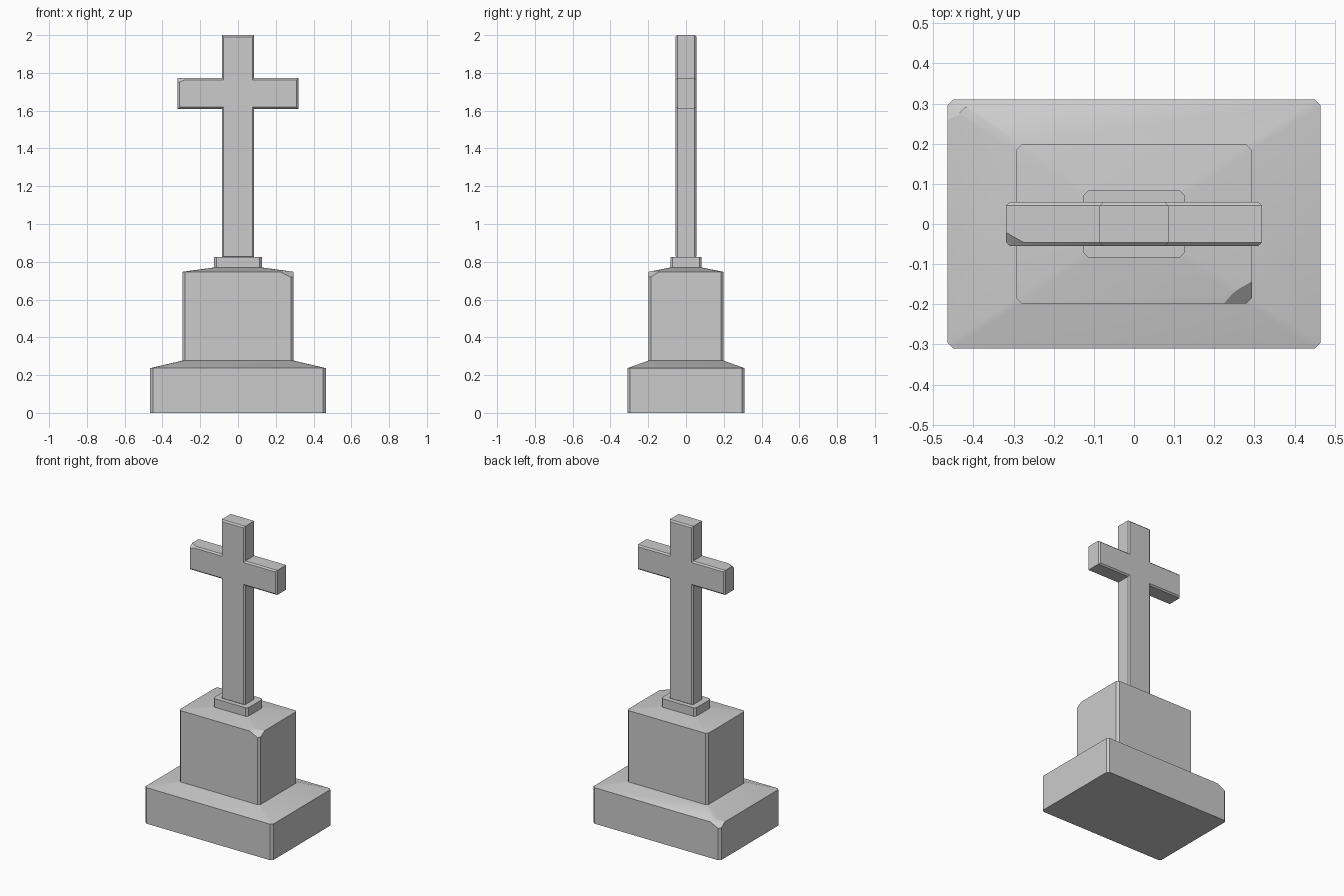
import bpy, bmesh, math
from mathutils import Vector

if "Cube" in bpy.data.objects:
    bpy.data.objects.remove(bpy.data.objects["Cube"])

stone = bpy.data.materials.new("grey stone")
stone.diffuse_color = (0.6, 0.6, 0.6, 1)
stone.use_nodes = True
stone.node_tree.nodes["Principled BSDF"].inputs["Base Color"].default_value = stone.diffuse_color


def finish(bm, name):
    bmesh.ops.recalc_face_normals(bm, faces=bm.faces[:])
    mesh = bpy.data.meshes.new(name)
    bm.to_mesh(mesh)
    bm.free()
    mesh.materials.append(stone)
    ob = bpy.data.objects.new(name, mesh)
    bpy.context.collection.objects.link(ob)
    return ob


def ring(bm, hx, hy, z, c):
    """Rectangle with cut corners."""
    pts = [(hx, -hy + c), (hx, hy - c), (hx - c, hy), (-hx + c, hy),
           (-hx, hy - c), (-hx, -hy + c), (-hx + c, -hy), (hx - c, -hy)]
    return [bm.verts.new((x, y, z)) for x, y in pts]


def slab(name, sections):
    """Stack of cut-corner rectangles joined into one solid."""
    bm = bmesh.new()
    rings = [ring(bm, *s) for s in sections]
    for a, b in zip(rings, rings[1:]):
        for i in range(8):
            j = (i + 1) % 8
            bm.faces.new((a[i], a[j], b[j], b[i]))
    bm.faces.new(rings[0][::-1])
    bm.faces.new(rings[-1])
    return finish(bm, name)


def chip(ob, corner, dx, dy, dz):
    """Break off one corner along the plane through three edge points."""
    c = Vector(corner)
    pts = [c + Vector((dx, 0, 0)), c + Vector((0, dy, 0)), c + Vector((0, 0, dz))]
    mid = sum(pts, Vector()) / 3
    bm = bmesh.new()
    v = [bm.verts.new(mid + (p - mid) * 1.6) for p in pts + [c]]
    for f in ((0, 1, 2), (0, 1, 3), (1, 2, 3), (2, 0, 3)):
        bm.faces.new([v[i] for i in f])
    cutter = finish(bm, "chip_cutter")
    cutter.hide_render = True
    mod = ob.modifiers.new("chip", 'BOOLEAN')
    mod.operation = 'DIFFERENCE'
    mod.solver = 'EXACT'
    mod.object = cutter
    bpy.context.view_layer.objects.active = ob
    bpy.ops.object.modifier_apply(modifier=mod.name)
    bpy.data.objects.remove(cutter)


# Stepped plinth with sloping tops
base = slab("base", [(0.465, 0.31, 0, 0.014), (0.465, 0.31, 0.237, 0.014),
                     (0.294, 0.198, 0.277, 0.014)])
block = slab("pedestal_block", [(0.294, 0.198, 0.27, 0.014), (0.294, 0.198, 0.747, 0.014),
                                (0.126, 0.083, 0.77, 0.012)])
collar = slab("collar", [(0.126, 0.083, 0.765, 0.012), (0.126, 0.083, 0.826, 0.012)])

# Cross: one outline extruded, with chamfered front and back rims
half = [(0.086, 0.82), (0.086, 1.61), (0.319, 1.61), (0.319, 1.772),
        (0.086, 1.772), (0.086, 2.0)]
outline = half + [(-x, z) for x, z in reversed(half)]
bm = bmesh.new()
front = bm.faces.new([bm.verts.new((x, -0.055, z)) for x, z in outline])
ext = bmesh.ops.extrude_face_region(bm, geom=[front], use_keep_orig=True)
bmesh.ops.translate(bm, vec=(0, 0.11, 0),
                    verts=[g for g in ext["geom"] if isinstance(g, bmesh.types.BMVert)])
bmesh.ops.recalc_face_normals(bm, faces=bm.faces[:])
rims = [e for e in bm.edges if abs(e.verts[0].co.y - e.verts[1].co.y) < 1e-4]
bmesh.ops.bevel(bm, geom=rims, offset=0.009, segments=1, affect='EDGES')
cross = finish(bm, "cross")

# Weathered corners
chip(base, (-0.465, 0.31, 0.237), 0.07, -0.05, -0.035)
chip(block, (0.294, -0.198, 0.747), -0.07, 0.055, -0.035)
chip(cross, (-0.319, -0.055, 1.772), 0.06, 0.034, -0.025)

for ob in (base, block, collar, cross):
    bpy.ops.object.select_all(action='DESELECT')
    ob.select_set(True)
    bpy.context.view_layer.objects.active = ob
    bpy.ops.object.shade_smooth_by_angle(angle=math.radians(30))
